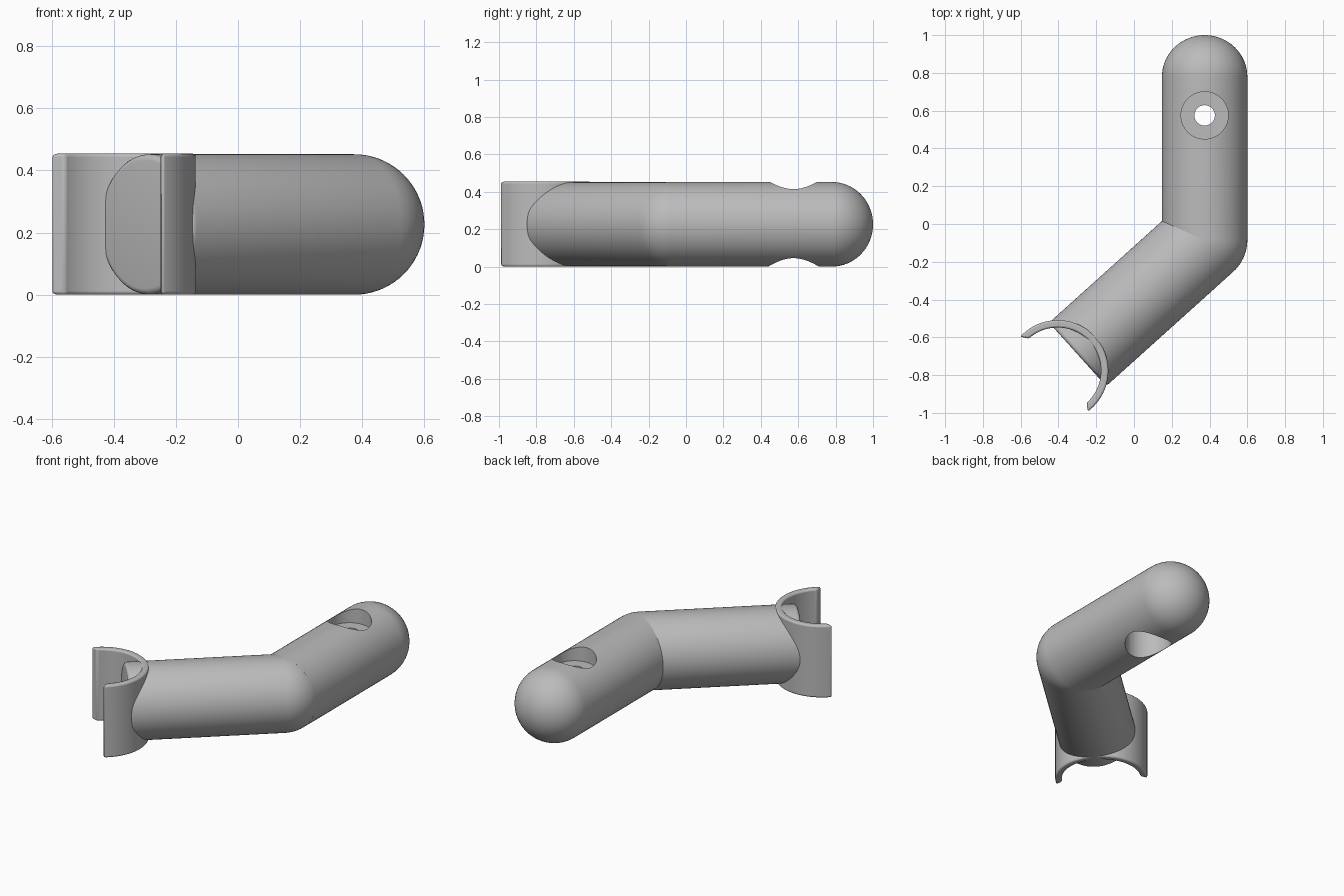
import bpy, bmesh, math
from mathutils import Matrix, Vector

if "Cube" in bpy.data.objects:
    bpy.data.objects.remove(bpy.data.objects["Cube"])

R = 0.226                       # tube radius, also the height of its axis
ELBOW = Vector((0.374, -0.085, R))
LOWER_ANGLE = math.radians(42)  # direction from the clip up to the elbow

grey = bpy.data.materials.new("light_grey")
grey.use_nodes = True
grey.diffuse_color = (0.5, 0.5, 0.5, 1)
grey.node_tree.nodes["Principled BSDF"].inputs["Base Color"].default_value = (0.5, 0.5, 0.5, 1)


def finish(name, bm):
    bmesh.ops.recalc_face_normals(bm, faces=bm.faces[:])
    mesh = bpy.data.meshes.new(name)
    bm.to_mesh(mesh)
    bm.free()
    mesh.materials.append(grey)
    obj = bpy.data.objects.new(name, mesh)
    bpy.context.collection.objects.link(obj)
    return obj


def smooth(obj):
    bpy.ops.object.select_all(action='DESELECT')
    obj.select_set(True)
    bpy.context.view_layer.objects.active = obj
    bpy.ops.object.shade_smooth_by_angle(angle=math.radians(35))


def lathe(name, profile, origin, heading, steps=72):
    """Revolve (radius, distance) points about an axis lying flat at a heading."""
    bm = bmesh.new()
    verts = [bm.verts.new((r, 0, d)) for r, d in profile]
    edges = [bm.edges.new(pair) for pair in zip(verts, verts[1:])]
    bmesh.ops.spin(bm, geom=verts + edges, cent=(0, 0, 0), axis=(0, 0, 1),
                   angle=math.tau, steps=steps)
    bmesh.ops.remove_doubles(bm, verts=bm.verts[:], dist=1e-4)
    turn = Matrix.Rotation(heading, 4, 'Z') @ Matrix.Rotation(math.pi / 2, 4, 'Y')
    bm.transform(Matrix.Translation(origin) @ turn)
    return finish(name, bm)


def dome(base, height, steps=16):
    quarter = [math.pi / 2 * i / steps for i in range(steps)]
    return [(R * math.cos(a), base + height * math.sin(a)) for a in quarter] + [(0, base + height)]


# Straight arm with a domed tip
upper_arm = lathe("upper_arm", [(0, 0), (R, 0)] + dome(0.865, 0.22), ELBOW, math.pi / 2)

# Bolt hole: through hole with a recess above and a deeper one below
for name, radius, low, high in (("bolt_hole_cutter", 0.054, -0.1, 0.6),
                                ("top_recess_cutter", 0.125, 0.36, 0.6),
                                ("bottom_recess_cutter", 0.135, -0.1, 0.2)):
    bm = bmesh.new()
    bmesh.ops.create_cone(bm, cap_ends=True, segments=64, radius1=radius, radius2=radius,
                          depth=high - low,
                          matrix=Matrix.Translation((ELBOW.x, 0.575, (low + high) / 2)))
    cutter = finish(name, bm)
    cutter.hide_render = True
    cutter.hide_set(True)
    cut = upper_arm.modifiers.new(name, 'BOOLEAN')
    cut.operation = 'DIFFERENCE'
    cut.solver = 'EXACT'
    cut.object = cutter
smooth(upper_arm)

# Angled arm, rounded at the elbow and flat with a softened rim at the clip
END, RIM = -0.905, 0.02
rim = [(R - RIM + RIM * math.sin(a), END + RIM - RIM * math.cos(a))
       for a in (math.pi / 8 * i for i in range(5))]
smooth(lathe("lower_arm", [(0, END)] + rim + dome(0, R), ELBOW, LOWER_ANGLE))

# Open C-shaped clip at the end of the angled arm
CLIP = Vector((-0.404, -0.777, 0))


def arc(radius, half_angle, steps=56):
    angles = [LOWER_ANGLE + math.radians(half_angle) * (2 * i / steps - 1) for i in range(steps + 1)]
    return [CLIP + Vector((radius * math.cos(a), radius * math.sin(a), 0)) for a in angles]


bm = bmesh.new()
outer = [bm.verts.new(p) for p in arc(0.268, 95.5)]
inner = [bm.verts.new(p) for p in arc(0.229, 90)]
for i in range(len(outer) - 1):
    bm.faces.new((outer[i], outer[i + 1], inner[i + 1], inner[i]))
raised = bmesh.ops.extrude_face_region(bm, geom=bm.faces[:])
bmesh.ops.translate(bm, vec=(0, 0, 2 * R + 0.002),
                    verts=[v for v in raised["geom"] if isinstance(v, bmesh.types.BMVert)])
clip = finish("clip", bm)
bevel = clip.modifiers.new("soft_edges", 'BEVEL')
bevel.width = 0.01
bevel.segments = 3
bevel.limit_method = 'ANGLE'
bevel.angle_limit = math.radians(40)
smooth(clip)
